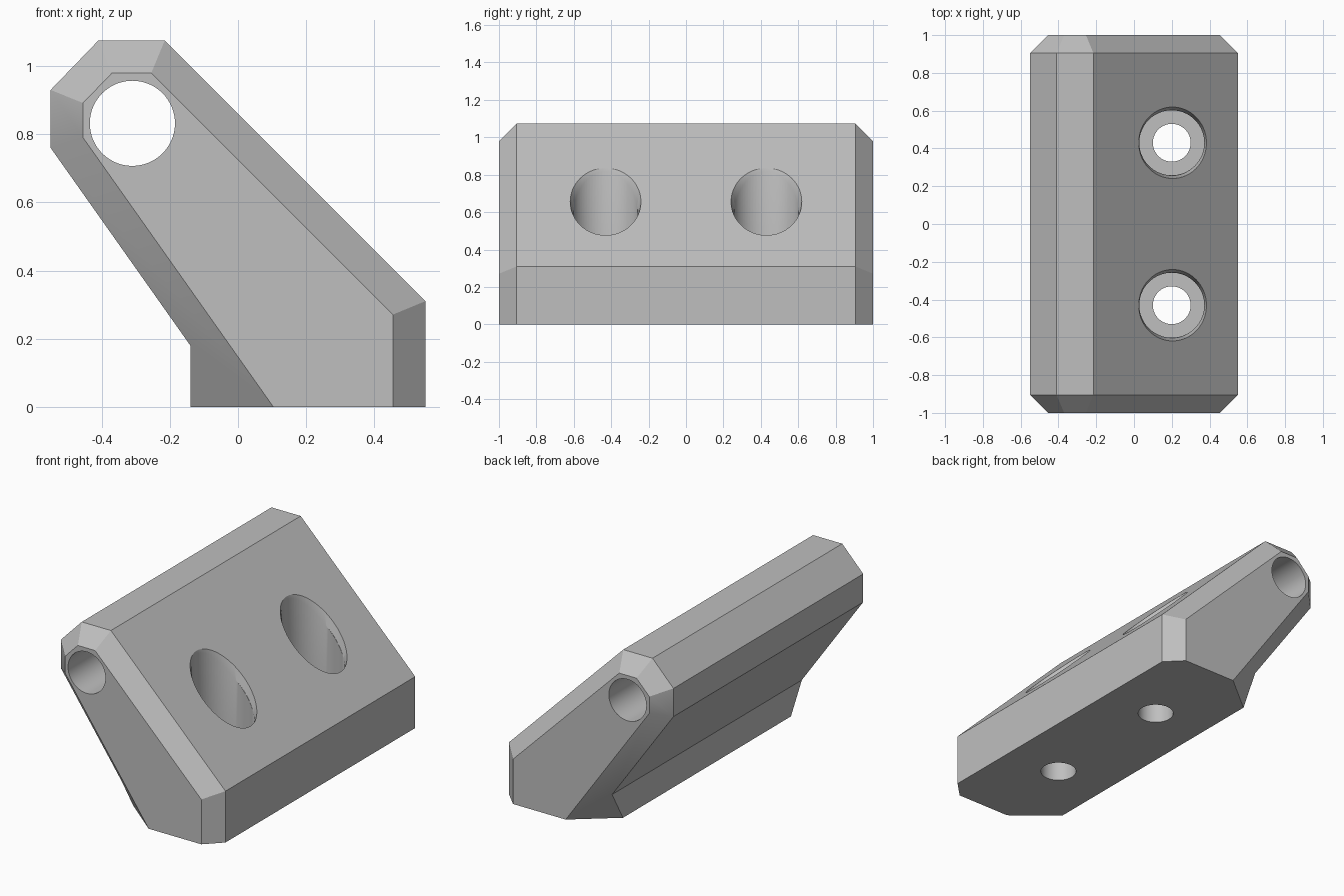
import bpy, bmesh, math
from mathutils import Vector, Matrix

cube = bpy.data.objects.get("Cube")
if cube:
    bpy.data.objects.remove(cube, do_unlink=True)

HALF = 1.0       # half length along y
CHAMFER = 0.095  # end chamfer size
BOLT_X, BOLT_Y = 0.20, 0.43

grey = bpy.data.materials.new("plain grey")
grey.use_nodes = True
colour = (0.52, 0.52, 0.52, 1)
grey.diffuse_color = colour
grey.node_tree.nodes["Principled BSDF"].inputs["Base Color"].default_value = colour


def make_object(name, bm):
    bmesh.ops.recalc_face_normals(bm, faces=bm.faces)
    mesh = bpy.data.meshes.new(name)
    bm.to_mesh(mesh)
    bm.free()
    mesh.materials.append(grey)
    obj = bpy.data.objects.new(name, mesh)
    bpy.context.collection.objects.link(obj)
    return obj


def cylinder_cutter(name, radius, depth, matrix, top_radius=None):
    bm = bmesh.new()
    bmesh.ops.create_cone(bm, cap_ends=True, segments=64, radius1=radius,
                          radius2=top_radius or radius, depth=depth, matrix=matrix)
    obj = make_object(name, bm)
    obj.hide_render = True
    return obj


# Leaning block: side profile (x, z) extruded along y
profile = [(-0.55, 0.76), (-0.55, 0.93), (-0.41, 1.075), (-0.215, 1.075),
           (0.55, 0.31), (0.55, 0), (-0.14, 0), (-0.14, 0.18)]
bm = bmesh.new()
face = bm.faces.new([bm.verts.new((x, -HALF, z)) for x, z in profile])
ext = bmesh.ops.extrude_face_region(bm, geom=[face])
bmesh.ops.translate(bm, vec=(0, 2 * HALF, 0),
                    verts=[v for v in ext["geom"] if isinstance(v, bmesh.types.BMVert)])
bmesh.ops.recalc_face_normals(bm, faces=bm.faces)

# End chamfers along every profile edge except the base and the foot
edges = [(profile[i], profile[(i + 1) % 8]) for i in (0, 1, 2, 3, 4, 7)]
for (x0, z0), (x1, z1) in edges:
    outward = Vector((z0 - z1, 0, x1 - x0)).normalized()
    for side in (-1, 1):
        normal = outward + Vector((0, side, 0))
        point = Vector((x0, side * (HALF - CHAMFER), z0))
        geom = bm.verts[:] + bm.edges[:] + bm.faces[:]
        bmesh.ops.bisect_plane(bm, geom=geom, dist=1e-5, plane_co=point,
                               plane_no=normal, clear_outer=True)
        rim = [e for e in bm.edges if e.is_boundary]
        if rim:
            bmesh.ops.holes_fill(bm, edges=rim, sides=0)
bmesh.ops.remove_doubles(bm, verts=bm.verts, dist=1e-4)
block = make_object("leaning_block", bm)

# Lengthwise rod hole through the top
cutters = [cylinder_cutter("rod_hole_cutter", 0.125, 3,
           Matrix.Translation((-0.31, 0, 0.832)) @ Matrix.Rotation(math.pi / 2, 4, "X"))]

# Bolt holes: through hole, counterbore and shallow flared rim on the slope
for side in (-1, 1):
    y = side * BOLT_Y
    cutters.append(cylinder_cutter("bolt_hole_cutter", 0.10, 1,
                                   Matrix.Translation((BOLT_X, y, 0.3))))
    cutters.append(cylinder_cutter("counterbore_cutter", 0.172, 1.2,
                                   Matrix.Translation((BOLT_X, y, 0.78))))
    shear = Matrix.Identity(4)
    shear[2][0] = -1
    cutters.append(cylinder_cutter("rim_cutter", 0.173, 0.12,
                   Matrix.Translation((BOLT_X + 0.004, y, 0.656)) @ shear
                   @ Matrix.Diagonal((0.95, 1, 1, 1)), top_radius=0.205))

for cutter in cutters:
    mod = block.modifiers.new(cutter.name, "BOOLEAN")
    mod.operation = "DIFFERENCE"
    mod.solver = "EXACT"
    mod.object = cutter

# Apply the cuts and drop the cutters
bpy.context.view_layer.objects.active = block
for obj in bpy.context.selected_objects:
    obj.select_set(False)
block.select_set(True)
for mod in block.modifiers[:]:
    bpy.ops.object.modifier_apply(modifier=mod.name)
for cutter in cutters:
    bpy.data.objects.remove(cutter, do_unlink=True)
bpy.ops.object.shade_smooth_by_angle(angle=math.radians(25))
